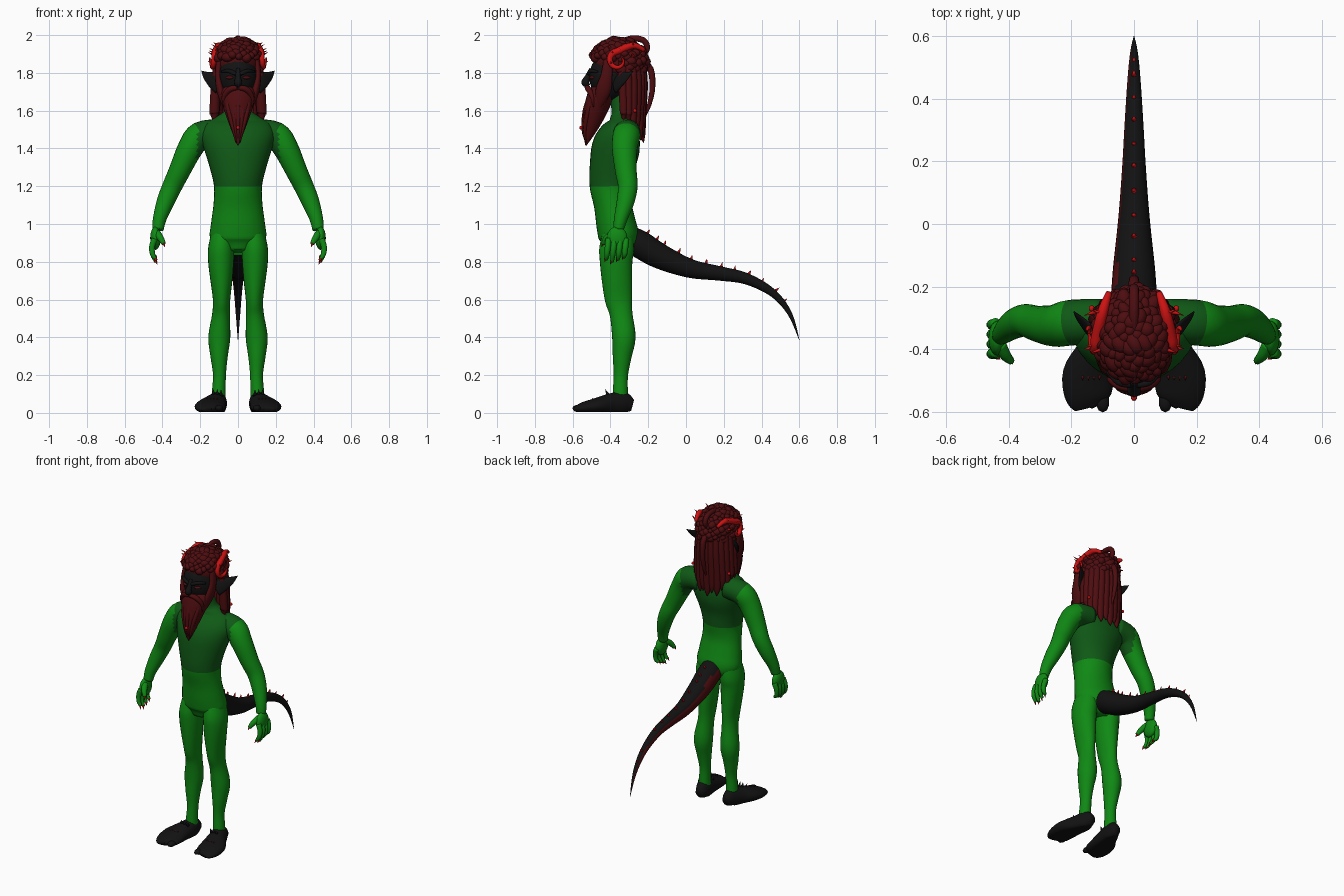
import bpy, bmesh, math, random
from mathutils import Vector, Matrix

random.seed(4)
cube = bpy.data.objects.get("Cube")
if cube:
    bpy.data.objects.remove(cube, do_unlink=True)


def material(name, rgb):
    m = bpy.data.materials.new(name)
    m.use_nodes = True
    m.diffuse_color = (*rgb, 1)
    node = next(n for n in m.node_tree.nodes if n.type == 'BSDF_PRINCIPLED')
    node.inputs["Base Color"].default_value = (*rgb, 1)
    return m


GREEN = material("bright green", (.005, .25, .007))
SHIRT = material("dark green", (.005, .1, .008))
BLACK = material("black", (.006, .006, .006))
HAIR = material("dark red", (.075, .004, .005))
RED = material("bright red", (.6, .006, .006))
X, Y, Z = Vector((1, 0, 0)), Vector((0, 1, 0)), Vector((0, 0, 1))


def finish(name, bm, mats, rule=None):
    bmesh.ops.recalc_face_normals(bm, faces=bm.faces)
    for f in bm.faces:
        f.smooth = True
        if rule:
            f.material_index = int(rule(f))
    me = bpy.data.meshes.new(name)
    bm.to_mesh(me)
    bm.free()
    for m in mats:
        me.materials.append(m)
    ob = bpy.data.objects.new(name, me)
    bpy.context.collection.objects.link(ob)
    return ob


def add_tube(bm, rows, side=X, sides=20, steps=4):
    """Loft ellipses along rows of (x, y, z, radius[, second radius])."""
    rows = [tuple(r) if len(r) == 5 else (*r, r[3]) for r in rows]
    pts = []
    for i in range(len(rows) - 1):
        p = [rows[max(0, min(len(rows) - 1, i + k))] for k in (-1, 0, 1, 2)]
        for s in range(steps):
            t = s / steps
            pts.append([.5 * (2 * b + (c - a) * t + (2*a - 5*b + 4*c - d) * t**2
                              + (3*b - a - 3*c + d) * t**3) for a, b, c, d in zip(*p)])
    pts.append(rows[-1])
    rings = []
    for i, p in enumerate(pts):
        c = Vector(p[:3])
        t = (Vector(pts[min(i + 1, len(pts) - 1)][:3]) - Vector(pts[max(i - 1, 0)][:3])).normalized()
        a = (side - t * side.dot(t)).normalized()
        b = t.cross(a)
        ra, rb = max(p[3], .001), max(p[4], .001)
        rings.append([bm.verts.new(c + a * ra * math.cos(w) + b * rb * math.sin(w))
                      for w in (math.tau * k / sides for k in range(sides))])
    for r, q in zip(rings, rings[1:]):
        for k in range(sides):
            n = (k + 1) % sides
            bm.faces.new((r[k], r[n], q[n], q[k]))
    bm.faces.new(rings[0])
    bm.faces.new(rings[-1])


def add_ball(bm, at, size, turn=0, sub=3):
    m = Matrix.Translation(at) @ Matrix.Rotation(turn, 4, 'Z') @ Matrix.Diagonal((*size, 1))
    bmesh.ops.create_icosphere(bm, subdivisions=sub, radius=1, matrix=m)


def add_spike(bm, at, direction, length, radius):
    d = Vector(direction).normalized()
    m = Matrix.Translation(Vector(at) + d * length / 2) @ d.to_track_quat('Z', 'Y').to_matrix().to_4x4()
    bmesh.ops.create_cone(bm, cap_ends=True, segments=8, radius1=radius, radius2=0, depth=length, matrix=m)


def tube(name, mat, rows, side=X, **kw):
    bm = bmesh.new()
    add_tube(bm, rows, side, **kw)
    return finish(name, bm, [mat])


# Torso and neck, split into two greens at the waist
bm = bmesh.new()
add_tube(bm, [(0, -.365, .85, .08, .07), (0, -.355, .92, .146, .105), (0, -.37, 1, .143, .105),
              (0, -.387, 1.1, .13, .1), (0, -.395, 1.2, .127, .115), (0, -.39, 1.3, .15, .12),
              (0, -.372, 1.4, .18, .127), (0, -.352, 1.47, .195, .112), (0, -.335, 1.53, .17, .08),
              (0, -.335, 1.57, .11, .065), (0, -.34, 1.61, .065, .055), (0, -.36, 1.72, .05, .05)],
         sides=32)
finish("torso", bm, [GREEN, SHIRT], lambda f: f.calc_center_median().z > 1.2)

for s, label in ((1, "left"), (-1, "right")):
    def mir(rows):
        return [(s * r[0], *r[1:]) for r in rows]

    # Leg
    tube(label + "_leg", GREEN, mir([
        (.08, -.36, .95, .06, .08), (.089, -.367, .87, .069, .092), (.09, -.37, .8, .068, .086),
        (.088, -.365, .7, .058, .08), (.087, -.357, .6, .046, .072), (.09, -.343, .52, .047, .06),
        (.099, -.329, .4, .058, .062), (.1, -.338, .3, .046, .05), (.098, -.345, .2, .034, .038),
        (.102, -.348, .1, .037, .04), (.102, -.348, .04, .036, .038)]), sides=24)

    # Shoe with a flat sole, lobed toes and spikes
    bm = bmesh.new()
    add_tube(bm, mir([(.1, -.283, .04, .025, .03), (.103, -.33, .05, .045, .062), (.12, -.4, .045, .06, .058),
                      (.145, -.48, .035, .082, .042), (.147, -.55, .025, .074, .03),
                      (.14, -.585, .02, .05, .012)]), sides=24)
    for k in range(4):
        add_ball(bm, (s * (.1 + .034 * k), -.568 + .012 * k * (k > 0), .025), (.022, .034, .018), sub=2)
    for v in bm.verts:
        v.co.z = max(v.co.z, .005)
    for k in range(3):
        add_spike(bm, (s * (.09 + .02 * k), -.41, .09), (0, -.5, 1), .04, .012)
    finish(label + "_shoe", bm, [BLACK])
    bm = bmesh.new()
    for k in range(4):
        add_spike(bm, (s * (.11 + .018 * k), -.48, .066), (0, -1, .7), .025, .008)
    finish(label + "_shoe_spikes", bm, [HAIR])

    # Arm, with its shoulder in the torso colour
    bm = bmesh.new()
    add_tube(bm, mir([(.1, -.31, 1.485, .07), (.2, -.315, 1.468, .073), (.253, -.325, 1.4, .067),
                      (.31, -.318, 1.28, .057), (.348, -.308, 1.2, .052), (.383, -.32, 1.12, .047),
                      (.414, -.345, 1.03, .036), (.424, -.358, .97, .028, .03)]), side=Y, sides=24)
    finish(label + "_arm", bm, [GREEN, SHIRT], lambda f: abs(f.calc_center_median().x) < .215)

    # Hand
    bm = bmesh.new()
    add_ball(bm, (s * .437, -.365, .925), (.028, .055, .062))
    nails = bmesh.new()
    for k in range(4):
        y = -.41 + .031 * k
        tip = .8 + .012 * abs(k - 1)
        add_tube(bm, mir([(.442, y, .92, .017), (.455, y - .004, .88, .016), (.452, y - .008, .84, .014),
                          (.435, y - .012, tip, .009)]), Y, sides=10)
        add_spike(nails, (s * .437, y - .016, tip + .005), (-s * .5, -.3, -1), .024, .008)
    add_tube(bm, mir([(.43, -.385, .95, .022), (.41, -.42, .925, .018), (.393, -.438, .895, .012)]), sides=10)
    add_spike(nails, (s * .393, -.438, .897), (-s * .3, -.5, -1), .024, .008)
    finish(label + "_hand", bm, [GREEN])
    finish(label + "_nails", nails, [RED])

    # Pointed ear, eye and brow
    tube(label + "_ear", BLACK, mir([(.09, -.37, 1.74, .02, .055), (.13, -.345, 1.765, .014, .045),
                                     (.165, -.31, 1.785, .008, .024), (.192, -.28, 1.81, .002)]), side=Y)
    bm = bmesh.new()
    add_ball(bm, (s * .045, -.498, 1.775), (.022, .012, .009), s * .4)
    finish(label + "_eye", bm, [HAIR])
    tube(label + "_brow", BLACK, mir([(.012, -.515, 1.795, .01), (.05, -.505, 1.81, .011),
                                      (.085, -.47, 1.805, .007)]), Z, sides=10)

    # Sideburn and moustache
    tube(label + "_sideburn", HAIR, mir([(.095, -.41, 1.88, .018, .025), (.106, -.42, 1.79, .016, .03),
                                         (.092, -.44, 1.7, .02, .04), (.06, -.47, 1.6, .01)]), sides=12)
    tube(label + "_moustache", HAIR, mir([(.004, -.525, 1.722, .012), (.045, -.515, 1.712, .016),
                                          (.075, -.495, 1.67, .012), (.075, -.49, 1.62, .003)]), Z, sides=12)

    # Curled horn with small thorns
    curl = [(.08, -.22, 1.92, .01), (.1, -.28, 1.945, .017)]
    for k in range(9):
        w = math.radians(90 + 38 * k)
        r = .05 - .003 * k
        curl.append((.118 + .004 * k, -.36 + r * math.cos(w), 1.865 + r * math.sin(w), .019 - .0018 * k))
    bm = bmesh.new()
    add_tube(bm, mir(curl), sides=12)
    for c in curl[1:7:2]:
        add_spike(bm, (s * c[0], c[1], c[2]), (s, 0, .5), .036, .009)
    finish(label + "_horn", bm, [RED])

# Head and nose
bm = bmesh.new()
add_ball(bm, (0, -.4, 1.78), (.104, .112, .13), sub=4)
add_tube(bm, [(0, -.5, 1.82, .012), (0, -.523, 1.775, .015), (0, -.532, 1.748, .022), (0, -.515, 1.73, .01)],
         sides=12)
finish("head", bm, [BLACK])

# Beard with raised locks
bm = bmesh.new()
add_tube(bm, [(0, -.44, 1.715, .08, .055), (0, -.453, 1.68, .098, .068), (0, -.48, 1.6, .073, .062),
              (0, -.51, 1.5, .037, .038), (0, -.53, 1.415, .003)], sides=24)
for k in range(-2, 3):
    add_tube(bm, [(.03 * k, -.505 + .01 * abs(k), 1.69, .012), (.024 * k, -.533 + .008 * abs(k), 1.6, .014),
                  (.012 * k, -.543 + .004 * abs(k), 1.5, .01), (.005 * k, -.53, 1.43, .003)], sides=8)
finish("beard", bm, [HAIR])

# Curly crown
bm = bmesh.new()
add_ball(bm, (0, -.355, 1.855), (.118, .135, .11))
for i in range(170):
    z = 1 - 1.35 * (i + .5) / 170
    w = i * 2.39996
    r = math.sqrt(1 - z * z)
    x, y = r * math.cos(w), r * math.sin(w)
    if z < .12 and y < .1 or z < .2 and y < -.6:
        continue
    size = random.uniform(.017, .027)
    add_ball(bm, (.117 * x, -.355 + .136 * y, 1.855 + .118 * z),
             (size, size * random.uniform(1, 1.6), size), random.uniform(-1, 1), 2)
finish("crown_curls", bm, [HAIR])

# Long back hair, ending in points
bm = bmesh.new()
for k in range(-6, 7):
    w = math.radians(15 * k)
    x, y = math.sin(w), math.cos(w)
    end = 1.43 + .1 * abs(k / 6) ** 2 + .025 * (k % 2)
    add_tube(bm, [(.1 * x, -.34 + .1 * y, 1.9, .022), (.118 * x, -.335 + .11 * y, 1.75, .024),
                  (.125 * x, -.33 + .1 * y, 1.6, .026, .022), (.125 * x, -.33 + .1 * y, end + .05, .022, .016),
                  (.125 * x, -.33 + .105 * y, end, .002)], sides=10)
finish("back_hair", bm, [HAIR])
tube("top_braid", HAIR, [(0, -.36, 1.955, .015), (0, -.29, 1.982, .016), (0, -.225, 1.972, .016),
                         (0, -.205, 1.93, .015), (0, -.23, 1.89, .012)], sides=12)
tube("hanging_braid", HAIR, [(0, -.24, 1.86, .018), (0, -.188, 1.82, .017), (0, -.178, 1.72, .015),
                             (0, -.195, 1.63, .011), (0, -.22, 1.56, .003)], sides=12)

# Beads and thorns in the hair
bm = bmesh.new()
add_ball(bm, (0, -.555, 1.51), (.01, .01, .01), sub=2)
for s in (-1, 1):
    add_ball(bm, (s * .135, -.27, 1.6), (.01, .01, .01), sub=2)
    for k in range(3):
        add_spike(bm, (s * (.1 + .01 * k), -.4 + .06 * k, 1.93 - .02 * k), (s, -.3, .5), .05, .008)
finish("hair_beads", bm, [RED])

# Tail with a coloured flank and a row of spikes
tail = [(0, -.3, .92, .07), (0, -.24, .89, .073), (0, -.14, .83, .067), (0, .02, .765, .05),
        (0, .18, .738, .038), (0, .32, .71, .03), (0, .46, .635, .021), (0, .55, .525, .012),
        (0, .6, .385, .001)]
bm = bmesh.new()
add_tube(bm, tail, sides=24)
bm.normal_update()
finish("tail", bm, [BLACK, HAIR], lambda f: f.normal.x < -.75 and f.normal.z < .5)
bm = bmesh.new()
for a, b in zip(tail[1:], tail[2:-1]):
    up = Vector((0, a[2] - b[2], b[1] - a[1])).normalized()
    for t in (0, .5):
        p = Vector(a[:3]).lerp(Vector(b[:3]), t) + up * (a[3] * (1 - t) + b[3] * t - .004)
        add_spike(bm, p, up, .028, .009)
finish("tail_spikes", bm, [RED])
